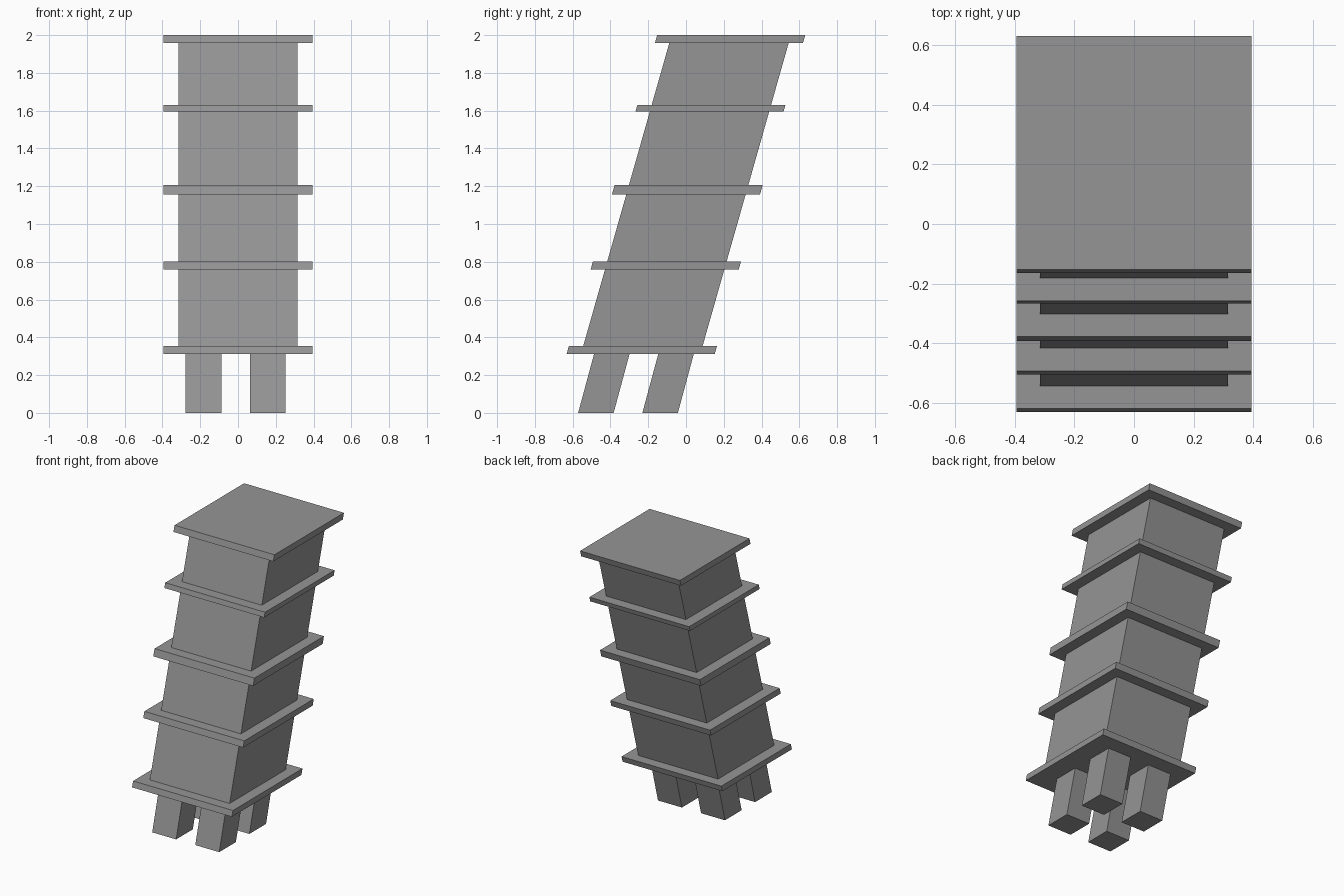
import bpy
import bmesh
from mathutils import Matrix, Vector

cube = bpy.data.objects.get("Cube")
if cube:
    bpy.data.objects.remove(cube, do_unlink=True)

grey = bpy.data.materials.new("stone_grey")
grey.use_nodes = True
colour = (0.3, 0.3, 0.3, 1)
grey.diffuse_color = colour
grey.node_tree.nodes["Principled BSDF"].inputs["Base Color"].default_value = colour

LEAN = 0.284        # backward shift per unit of height
LEG_LEAN = 0.27
MIDDLE = 1.157      # height at which the tower axis crosses y = 0


def leaning_box(name, x, y, z0, z1, width, depth, lean):
    """Box with level ends, its axis at (x, y) on the ground and leaning back."""
    bm = bmesh.new()
    size = Matrix.Diagonal((width, depth, z1 - z0, 1))
    bmesh.ops.create_cube(bm, size=1, matrix=Matrix.Translation((x, y, (z0 + z1) / 2)) @ size)
    for v in bm.verts:
        v.co += Vector((0, lean * v.co.z, 0))
    mesh = bpy.data.meshes.new(name)
    bm.to_mesh(mesh)
    bm.free()
    mesh.materials.append(grey)
    obj = bpy.data.objects.new(name, mesh)
    bpy.context.collection.objects.link(obj)
    return obj


# Overhanging floor slabs, from the bottom to the roof
slabs = [(0.313, 0.354), (0.759, 0.802), (1.156, 1.206), (1.596, 1.63), (1.957, 2.0)]
axis = -LEAN * MIDDLE
for i, (low, high) in enumerate(slabs):
    leaning_box(f"floor_slab_{i + 1}", 0, axis, low, high, 0.788, 0.784, LEAN)

# Storeys between neighbouring slabs
for i, (below, above) in enumerate(zip(slabs, slabs[1:])):
    leaning_box(f"storey_{i + 1}", 0, axis, below[1], above[0], 0.63, 0.632, LEAN)

# Four square legs
for side, x in (("right", -0.183), ("left", 0.157)):
    for end, y in (("front", -0.477), ("back", -0.137)):
        leaning_box(f"{end}_{side}_leg", x, y, 0, slabs[0][0], 0.189, 0.188, LEG_LEAN)
